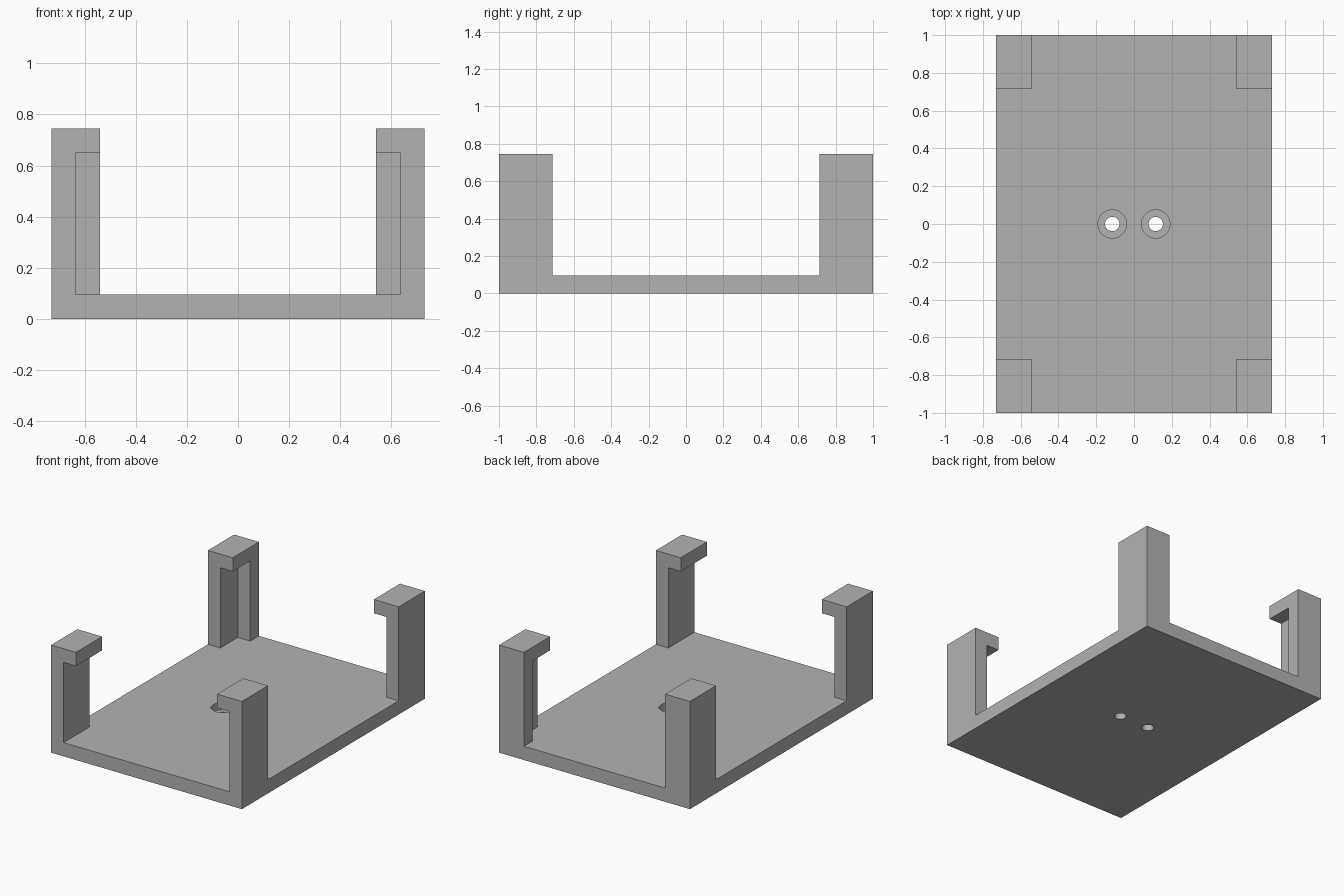
import bpy, bmesh
from mathutils import Matrix, Vector

cube = bpy.data.objects.get("Cube")
if cube:
    bpy.data.objects.remove(cube, do_unlink=True)

HALF_X, HALF_Y, HEIGHT = 0.73, 1.0, 0.745
WALL = 0.095        # thickness of plate, posts and lips
REACH = 0.19        # how far each hook reaches inward
POST = 0.286        # length of each post along y

grey = bpy.data.materials.new("plain grey")
grey.use_nodes = True
grey.diffuse_color = (0.45, 0.45, 0.45, 1)
grey.node_tree.nodes["Principled BSDF"].inputs["Base Color"].default_value = grey.diffuse_color


def finish(name, bm):
    bmesh.ops.recalc_face_normals(bm, faces=bm.faces)
    mesh = bpy.data.meshes.new(name)
    bm.to_mesh(mesh)
    bm.free()
    mesh.materials.append(grey)
    obj = bpy.data.objects.new(name, mesh)
    bpy.context.collection.objects.link(obj)
    return obj


def box(name, low, high):
    low, high = Vector(low), Vector(high)
    bm = bmesh.new()
    bmesh.ops.create_cube(bm, size=1, matrix=Matrix.Translation((low + high) / 2)
                          @ Matrix.Diagonal((*(high - low), 1)))
    return finish(name, bm)


def cylinder(name, x, radius, bottom, top):
    bm = bmesh.new()
    bmesh.ops.create_cone(bm, cap_ends=True, segments=48, radius1=radius, radius2=radius,
                          depth=top - bottom,
                          matrix=Matrix.Translation((x, 0, (top + bottom) / 2)))
    return finish(name, bm)


def combine(target, other, operation):
    mod = target.modifiers.new(operation.lower(), 'BOOLEAN')
    mod.operation, mod.object, mod.solver = operation, other, 'EXACT'
    bpy.context.view_layer.objects.active = target
    bpy.ops.object.modifier_apply(modifier=mod.name)
    bpy.data.objects.remove(other, do_unlink=True)


# Hooked channel: one cross-section run along the whole length
side = [(HALF_X, 0), (HALF_X, HEIGHT), (HALF_X - REACH, HEIGHT),
        (HALF_X - REACH, HEIGHT - WALL), (HALF_X - WALL, HEIGHT - WALL),
        (HALF_X - WALL, WALL)]
outline = side + [(-x, z) for x, z in reversed(side)]
bm = bmesh.new()
face = bm.faces.new([bm.verts.new((x, -HALF_Y, z)) for x, z in outline])
run = bmesh.ops.extrude_face_region(bm, geom=[face])
bmesh.ops.translate(bm, vec=(0, 2 * HALF_Y, 0),
                    verts=[v for v in run["geom"] if isinstance(v, bmesh.types.BMVert)])
if not face.is_valid or len(bm.faces) < len(outline) + 2:
    bm.faces.new([v for v in bm.verts if v.co.y < 0])
tray = finish("corner_hook_tray", bm)

# Open the long sides, leaving a hooked post at each corner
gap = HALF_Y - POST
combine(tray, box("side_gap", (-1, -gap, WALL), (1, gap, 1)), 'DIFFERENCE')

# End stops closing the two back hooks
for s in (-1, 1):
    xs = sorted((s * HALF_X, s * (HALF_X - REACH)))
    stop = box("back_stop", (xs[0], HALF_Y - WALL, 0), (xs[1], HALF_Y, HEIGHT))
    combine(tray, stop, 'UNION')

# Two counterbored screw holes
for x in (-0.115, 0.115):
    combine(tray, cylinder("screw_hole", x, 0.038, -0.1, 0.2), 'DIFFERENCE')
    combine(tray, cylinder("screw_recess", x, 0.075, 0.045, 0.2), 'DIFFERENCE')

# Crisp edges with smooth hole walls
bpy.ops.object.select_all(action='DESELECT')
tray.select_set(True)
bpy.context.view_layer.objects.active = tray
bpy.ops.object.shade_smooth_by_angle()
